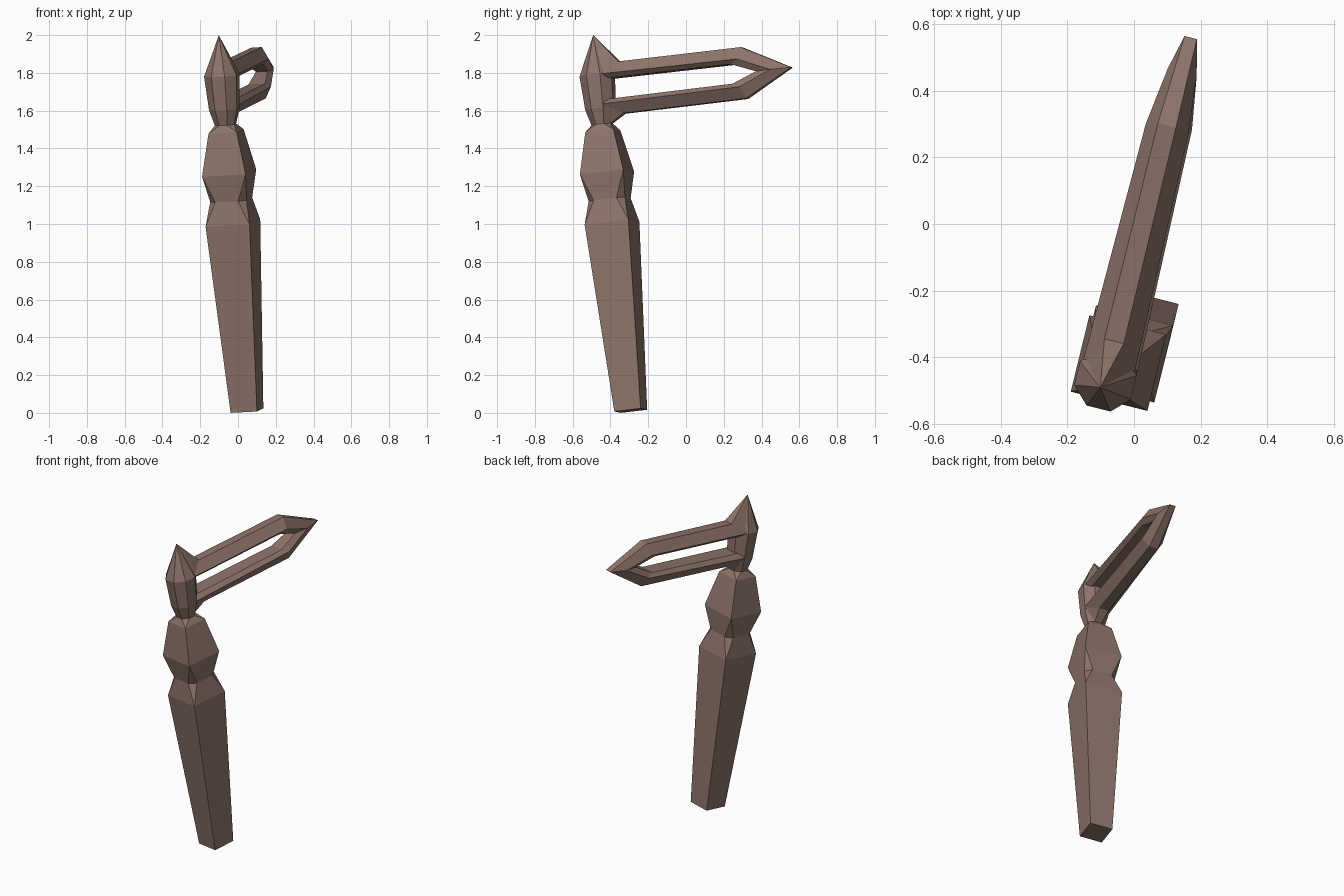
import bpy
import bmesh
from mathutils import Matrix, Vector

cube = bpy.data.objects.get("Cube")
if cube:
    bpy.data.objects.remove(cube, do_unlink=True)

brown = bpy.data.materials.new("dull brown")
brown.use_nodes = True
colour = (0.266, 0.174, 0.144, 1)
brown.diffuse_color = colour
brown.node_tree.nodes["Principled BSDF"].inputs["Base Color"].default_value = colour

# Leaning frame shared by every part: z up the shaft, y along the loop
up = Vector((-0.075, -0.1, 1)).normalized()
along = Vector((0.243, 0.97, 0))
along = (along - up * along.dot(up)).normalized()
side = along.cross(up)
frame = Matrix((side, along, up)).transposed().to_4x4()
frame.translation = (0.0475, -0.2925, 0.012)


def finish(bm, name):
    bmesh.ops.remove_doubles(bm, verts=bm.verts, dist=0.0005)
    bmesh.ops.recalc_face_normals(bm, faces=bm.faces)
    mesh = bpy.data.meshes.new(name)
    bm.to_mesh(mesh)
    bm.free()
    mesh.materials.append(brown)
    obj = bpy.data.objects.new(name, mesh)
    obj.matrix_world = frame
    bpy.context.collection.objects.link(obj)


def skin(name, rings):
    """Join rings of equal point count and cap both ends."""
    bm = bmesh.new()
    rows = [[bm.verts.new(p) for p in ring] for ring in rings]
    count = len(rows[0])
    for low, high in zip(rows, rows[1:]):
        for i in range(count):
            j = (i + 1) % count
            bm.faces.new((low[i], low[j], high[j], high[i]))
    bm.faces.new(rows[0])
    bm.faces.new(rows[-1])
    finish(bm, name)


def hull(name, points):
    bm = bmesh.new()
    for p in points:
        bm.verts.new(p)
    bmesh.ops.convex_hull(bm, input=bm.verts)
    finish(bm, name)


def ring(z, half, cut=0.0):
    """Square ring with corners cut back; cut 0 keeps it square."""
    s = half - cut
    return [(x, y, z) for x, y in (
        (half, -s), (half, s), (s, half), (-s, half),
        (-half, s), (-half, -s), (-s, -half), (s, -half))]


# Tapered shaft with notched waist, bulge and shoulder
skin("shaft", [ring(0, 0.072), ring(1.0, 0.12), ring(1.125, 0.0995, 0.037),
               ring(1.268, 0.119), ring(1.49, 0.077), ring(1.527, 0.053, 0.031)])

# Eight-sided pointed head
TIP = 2.003
skin("head", [ring(1.527, 0.053, 0.031), ring(1.61, 0.076, 0.044),
              ring(1.79, 0.088, 0.051), ring(TIP, 0.0002, 0.0001)])

# Pointed loop: six-sided bar bent around an opening
MID = 1.709


def station(sign, outer, ridge, inner):
    """Each argument is (y, height from the middle, half width)."""
    pts = [(s * p[2], p[0], MID + sign * p[1])
           for p, s in ((outer, -1), (outer, 1), (ridge, 1),
                        (inner, 1), (inner, -1), (ridge, -1))]
    return pts


start = ((0.128, 0.138, 0.03), (0.03, 0.08, 0.08), (0.06, 0.055, 0.05))
bend = ((0.8, 0.137, 0.028), (0.782, 0.074, 0.066), (0.74, 0.052, 0.045))
point = ((1.06, 0, 0.019), (0.952, 0, 0.045), (0.87, 0, 0.032))
skin("loop", [station(1, *start), station(1, *bend), station(1, *point),
              station(-1, *bend), station(-1, *start)])

# Webs blending the loop into the head
top = station(1, *start)
low = station(-1, *start)
hull("upper_web", top + [(0, 0, TIP), (0, 0, 1.79)])
hull("lower_web", low + [(0.022, 0.053, 1.527), (-0.022, 0.053, 1.527), (0, 0, 1.6)])
